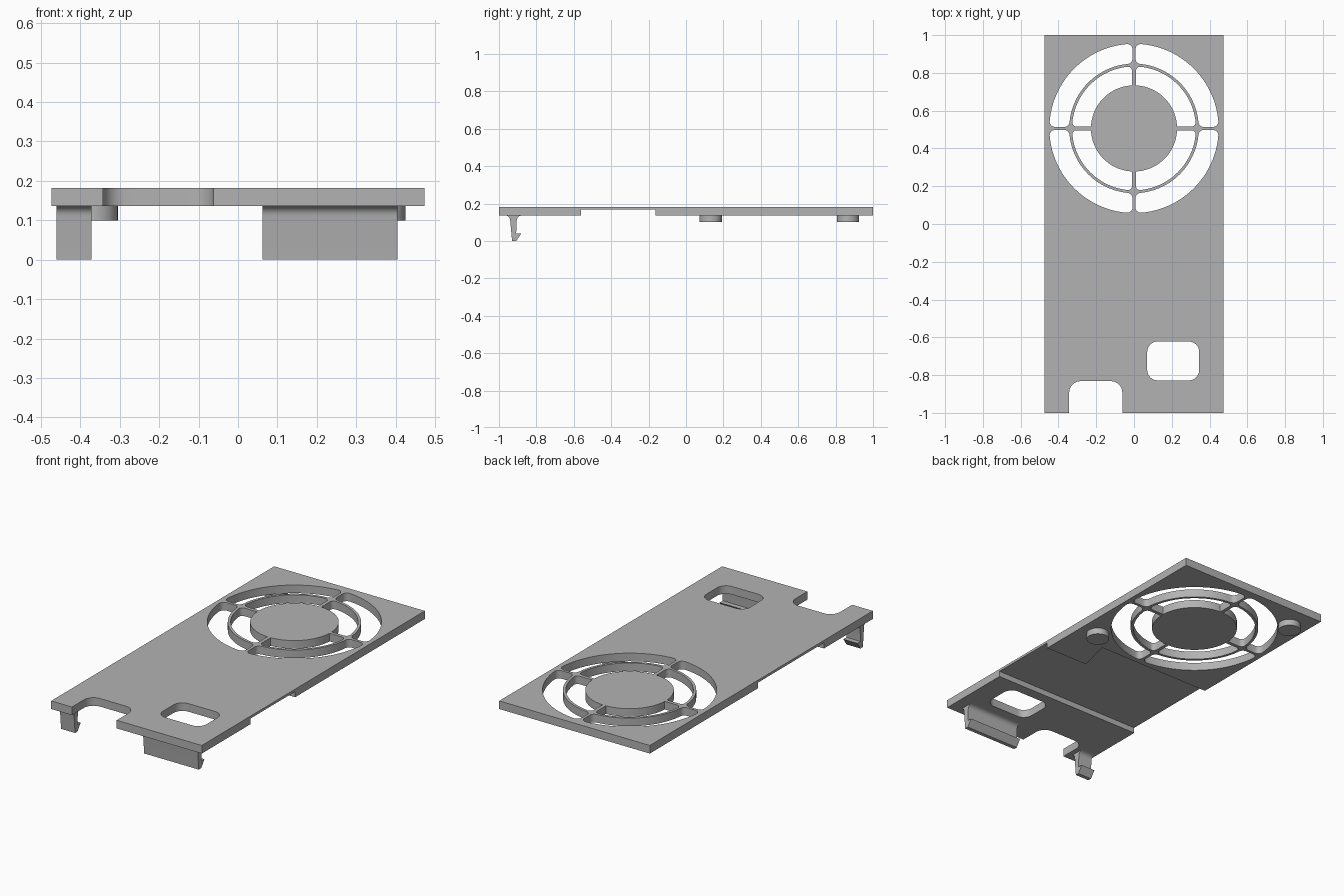
import bpy, bmesh
from math import sin, cos, pi, atan2, sqrt

cube = bpy.data.objects.get("Cube")
if cube:
    bpy.data.objects.remove(cube, do_unlink=True)

grey = bpy.data.materials.new("grey plastic")
grey.use_nodes = True
grey.diffuse_color = (0.45, 0.45, 0.45, 1)
grey.node_tree.nodes["Principled BSDF"].inputs["Base Color"].default_value = (0.45, 0.45, 0.45, 1)

BOTTOM, TOP, HALF_W = 0.136, 0.182, 0.473
FAN_Y = 0.506


def prism(name, points, low, high, axis="z"):
    """Extrude a closed outline along z (points are x, y) or x (points are y, z)."""
    place = (lambda p, h: (p[0], p[1], h)) if axis == "z" else (lambda p, h: (h, p[0], p[1]))
    bm = bmesh.new()
    face = bm.faces.new([bm.verts.new(place(p, low)) for p in points])
    new = bmesh.ops.extrude_face_region(bm, geom=[face])["geom"]
    shift = (0, 0, high - low) if axis == "z" else (high - low, 0, 0)
    bmesh.ops.translate(bm, vec=shift, verts=[v for v in new if isinstance(v, bmesh.types.BMVert)])
    bmesh.ops.recalc_face_normals(bm, faces=bm.faces)
    mesh = bpy.data.meshes.new(name)
    bm.to_mesh(mesh)
    bm.free()
    obj = bpy.data.objects.new(name, mesh)
    bpy.context.collection.objects.link(obj)
    mesh.materials.append(grey)
    return obj


def arc(cx, cy, r, start, end, steps):
    return [(cx + r * cos(start + (end - start) * i / steps),
             cy + r * sin(start + (end - start) * i / steps)) for i in range(steps + 1)]


def rounded_box(x0, x1, y0, y1, r):
    corners = [(x1 - r, y1 - r), (x0 + r, y1 - r), (x0 + r, y0 + r), (x1 - r, y0 + r)]
    return [p for i, (x, y) in enumerate(corners)
            for p in arc(x, y, r, i * pi / 2, (i + 1) * pi / 2, 8)]


def quarter_slot(inner, outer, gap, r, round_inner):
    """Quarter ring opening beside the spokes; half is drawn, then mirrored over 45 degrees."""
    cy = gap + r
    cx = sqrt((outer - r) ** 2 - cy ** 2)
    turn = atan2(cy, cx)
    rim = arc(cx, cy, r, -pi / 2, turn, 6) + arc(0, 0, outer, turn, pi / 4, 12)[1:]
    if round_inner:
        cx = sqrt((inner + r) ** 2 - cy ** 2)
        turn = atan2(cy, cx)
        hub = arc(0, 0, inner, pi / 4, turn, 12) + arc(cx, cy, r, turn + pi, 3 * pi / 2, 6)[1:]
    else:
        hub = arc(0, 0, inner, pi / 4, atan2(gap, sqrt(inner ** 2 - gap ** 2)), 12)
    mirrored = [(y, x) for x, y in reversed(rim[:-1])]
    mirrored_hub = [(y, x) for x, y in reversed(hub)]
    return rim + mirrored + mirrored_hub + hub[1:]


def cut(target, cutter):
    mod = target.modifiers.new("cut", "BOOLEAN")
    mod.operation, mod.solver, mod.object = "DIFFERENCE", "EXACT", cutter
    bpy.context.view_layer.objects.active = target
    bpy.ops.object.modifier_apply(modifier=mod.name)
    bpy.data.objects.remove(cutter, do_unlink=True)


def smooth(obj):
    bpy.ops.object.select_all(action="DESELECT")
    obj.select_set(True)
    bpy.context.view_layer.objects.active = obj
    bpy.ops.object.shade_smooth_by_angle(angle=0.6)


# Cover plate with a front notch
notch = [(-0.062, -1)] + arc(-0.122, -0.892, 0.06, 0, pi / 2, 8) \
    + arc(-0.283, -0.892, 0.06, pi / 2, pi, 8) + [(-0.343, -1)]
plate = prism("cover_plate", [(-HALF_W, -1)] + notch[::-1]
              + [(HALF_W, -1), (HALF_W, 1), (-HALF_W, 1)], BOTTOM, TOP)

# Shallow stepped recess under the plate
recess = [(-0.6, -0.562), (0.6, -0.562), (0.6, -0.163), (0.2, -0.163), (0.25, 0.03), (-0.6, 0.03)]
cut(plate, prism("recess_cutter", recess, 0.05, 0.168))

# Rounded window
cut(plate, prism("window_cutter", rounded_box(0.07, 0.345, -0.828, -0.622, 0.055), 0, 0.3))

# Fan grille openings, two rings of four
for inner, outer, gap, r, round_inner in [(0.343, 0.448, 0.008, 0.028, True),
                                          (0.228, 0.328, 0.01, 0.022, False)]:
    outline = quarter_slot(inner, outer, gap, r, round_inner)
    for q in range(4):
        c, s = round(cos(q * pi / 2)), round(sin(q * pi / 2))
        turned = [(c * x - s * y, s * x + c * y + FAN_Y) for x, y in outline]
        cut(plate, prism("grille_cutter", turned, 0, 0.3))
smooth(plate)

# Snap clips: filleted root, tapering stem, hook towards the back
clip = arc(-0.965, 0.111, 0.025, pi / 2, 0, 6) + [(-0.93, 0), (-0.908, 0), (-0.88, 0.04), (-0.908, 0.04)] \
    + arc(-0.878, 0.109, 0.027, pi, pi / 2, 6)
for name, x0, x1 in [("wide_clip", 0.062, 0.405), ("narrow_clip", -0.46, -0.372)]:
    smooth(prism(name, clip, x0, x1, "x"))

# Locating pegs under the fan area
for name, x, y in [("left_peg", 0.365, 0.132), ("right_peg", -0.365, 0.866)]:
    smooth(prism(name, arc(x, y, 0.06, 0, 2 * pi, 40)[:-1], 0.1, BOTTOM + 0.002))
